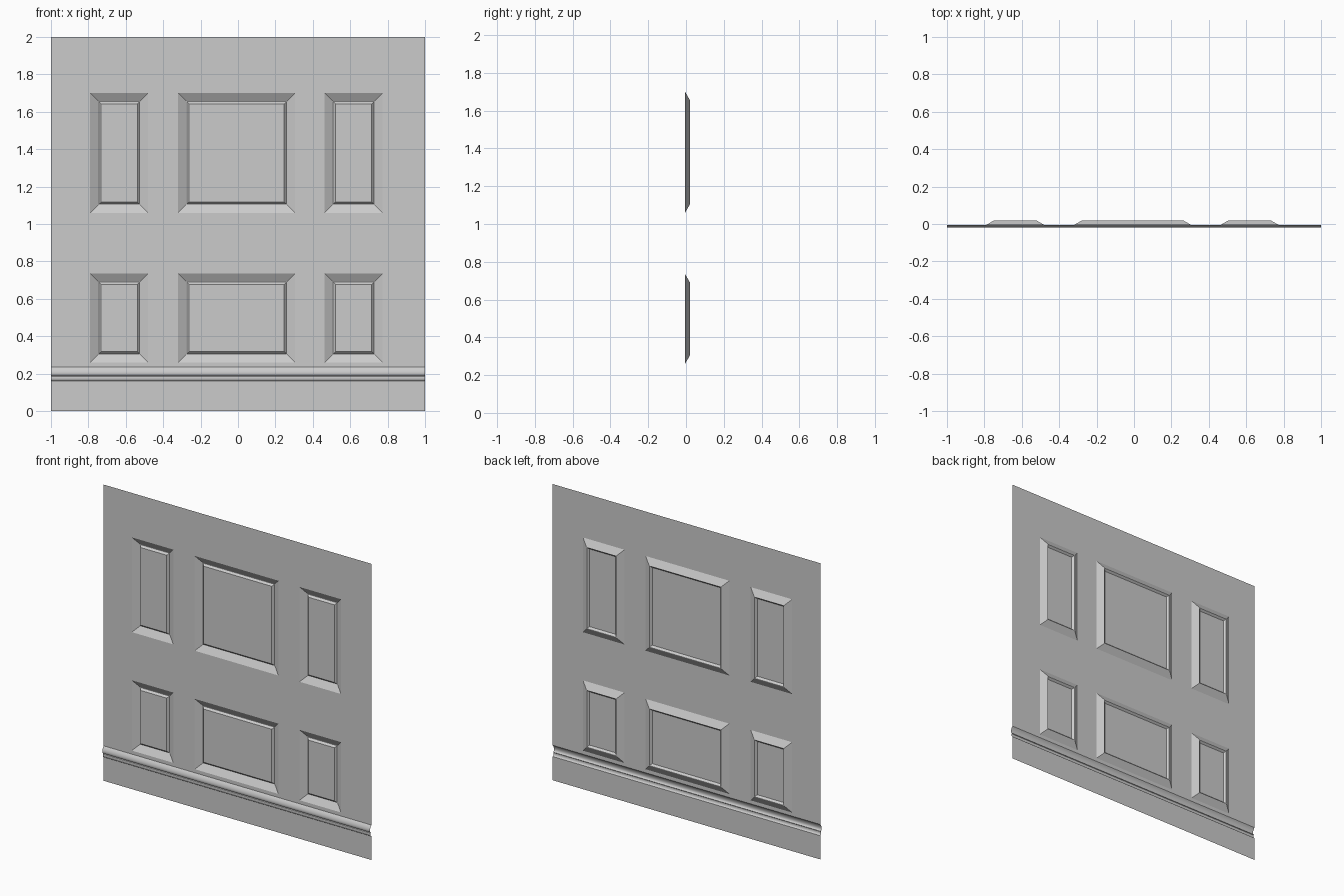
import bpy, bmesh

if "Cube" in bpy.data.objects:
    bpy.data.objects.remove(bpy.data.objects["Cube"])

SHEET, DEEP, FIELD = -0.005, 0.020, 0.007   # y of wall, recess bottom, raised field
COLS = [(-0.79, -0.48), (-0.32, 0.305), (0.463, 0.773)]
ROWS = [(0.26, 0.735), (1.06, 1.70)]
BASE_TOP, RAIL_TOP = 0.16, 0.236


def finish(bm, name, smooth=False):
    bmesh.ops.remove_doubles(bm, verts=bm.verts, dist=1e-5)
    me = bpy.data.meshes.new(name)
    bm.to_mesh(me)
    bm.free()
    ob = bpy.data.objects.new(name, me)
    bpy.context.collection.objects.link(ob)
    if smooth:
        bpy.ops.object.select_all(action='DESELECT')
        ob.select_set(True)
        bpy.context.view_layer.objects.active = ob
        bpy.ops.object.shade_smooth_by_angle(angle=0.6)
    return ob


def ring(bm, x0, x1, z0, z1, inset, y):
    return [bm.verts.new((x, y, z)) for x, z in
            ((x0 + inset, z0 + inset), (x1 - inset, z0 + inset),
             (x1 - inset, z1 - inset), (x0 + inset, z1 - inset))]


def coffer(bm, x0, x1, z0, z1):
    # sloped recess, then a steep lip back up to the raised field
    rings = [ring(bm, x0, x1, z0, z1, i, y) for i, y in
             ((0, SHEET), (0.043, DEEP), (0.046, DEEP), (0.058, FIELD))]
    for a, b in zip(rings, rings[1:]):
        for i in range(4):
            j = (i + 1) % 4
            bm.faces.new((a[i], a[j], b[j], b[i]))
    bm.faces.new(rings[-1])


# wall sheet with six recessed panels
bm = bmesh.new()
xs = sorted([-1, 1] + [v for c in COLS for v in c])
zs = sorted([RAIL_TOP, 2] + [v for r in ROWS for v in r])
for x0, x1 in zip(xs, xs[1:]):
    for z0, z1 in zip(zs, zs[1:]):
        if (x0, x1) in COLS and (z0, z1) in ROWS:
            coffer(bm, x0, x1, z0, z1)
        else:
            bm.faces.new(ring(bm, x0, x1, z0, z1, 0, SHEET))
finish(bm, "wall_panel")

# flat baseboard
bm = bmesh.new()
bm.faces.new(ring(bm, -1, 1, 0, BASE_TOP, 0, SHEET))
finish(bm, "baseboard")

# moulding: large rounded bead above a small one
bm = bmesh.new()
profile = [(-0.005, 0.160), (-0.011, 0.164), (-0.014, 0.170), (-0.015, 0.177),
           (-0.014, 0.184), (-0.011, 0.187), (-0.016, 0.191), (-0.019, 0.196),
           (-0.020, 0.203), (-0.019, 0.211), (-0.016, 0.220), (-0.011, 0.229),
           (-0.005, 0.236)]
pairs = [[bm.verts.new((x, y, z)) for x in (-1, 1)] for y, z in profile]
for a, b in zip(pairs, pairs[1:]):
    bm.faces.new((a[0], a[1], b[1], b[0]))
finish(bm, "base_moulding", smooth=True)
